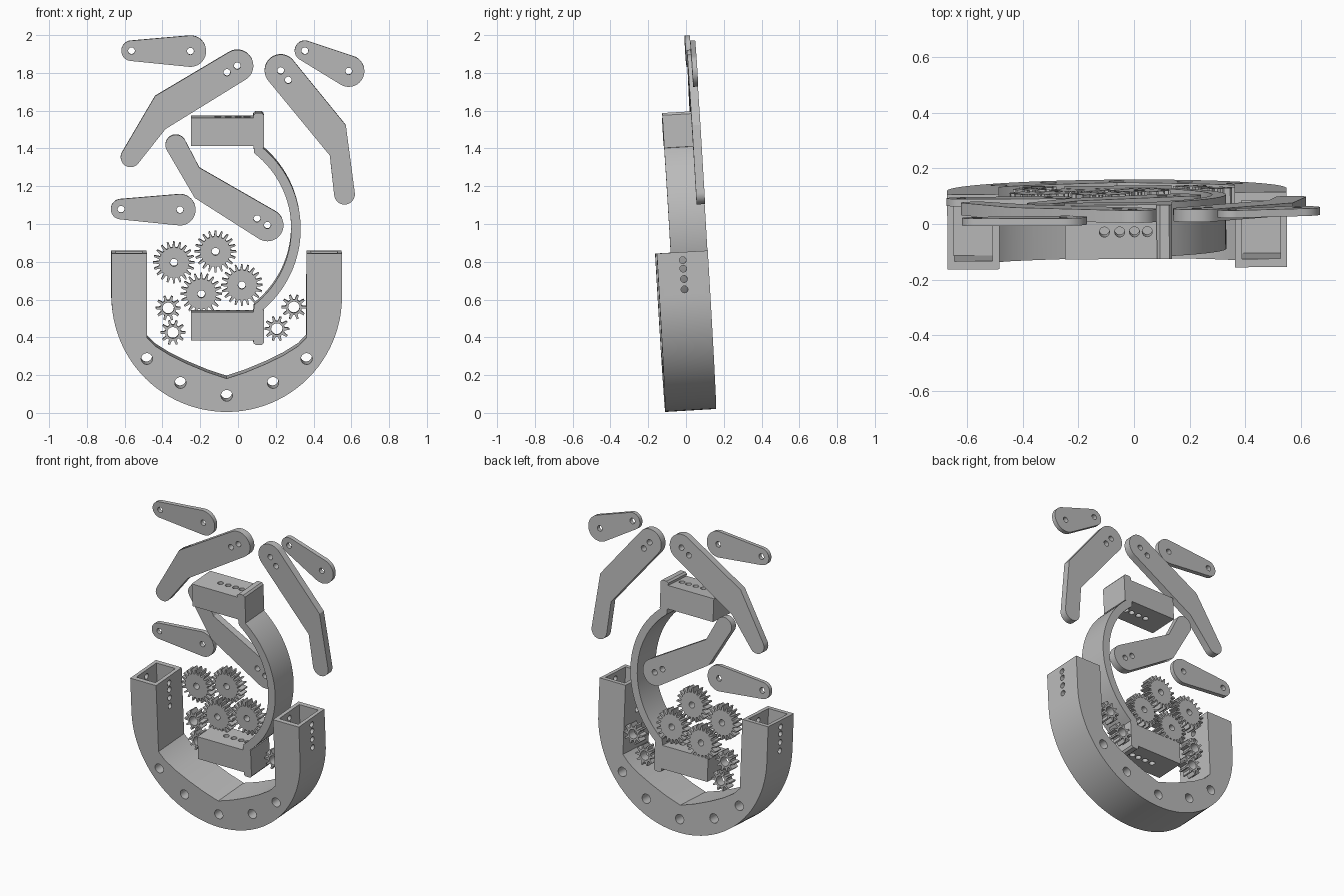
import bpy
from math import sin, cos, pi, radians
from mathutils import Matrix, Vector
from mathutils.geometry import convex_hull_2d

if "Cube" in bpy.data.objects:
    bpy.data.objects.remove(bpy.data.objects["Cube"])

grey = bpy.data.materials.new("plain_grey")
grey.use_nodes = True
grey.diffuse_color = (0.5, 0.5, 0.5, 1)
grey.node_tree.nodes["Principled BSDF"].inputs["Base Color"].default_value = (0.5, 0.5, 0.5, 1)

# All parts lie on one shared back plane that leans slightly
TILT = radians(3.35)
LEAN = (Matrix.Translation((0, 0.16, 0.02)) @ Matrix.Rotation(0.008, 4, "Z")
        @ Matrix.Rotation(TILT, 4, "X"))


def lift(z, front):
    """Height in the leaning plane for a front-face height z."""
    return z - 0.02 + sin(TILT) * front


def arc(c, r, a0, a1, n=32):
    return [(c[0] + r * cos(radians(a0 + (a1 - a0) * i / n)),
             c[1] + r * sin(radians(a0 + (a1 - a0) * i / n))) for i in range(n + 1)]


def circle(c, r, n=32):
    return arc(c, r, 0, 360, n)[:-1]


def hull(points):
    return [points[i] for i in convex_hull_2d([Vector(p) for p in points])]


def plate(name, outline, depth, holes=(), back=0.0):
    """Extrude an outline with round holes (x, z, radius) from the back plane."""
    front = depth + back
    curve = bpy.data.curves.new(name, "CURVE")
    curve.dimensions = "2D"
    curve.fill_mode = "BOTH"
    curve.extrude = depth / 2
    for loop in [outline] + [circle(h[:2], h[2], 24) for h in holes]:
        spline = curve.splines.new("POLY")
        spline.points.add(len(loop) - 1)
        for pt, (x, z) in zip(spline.points, loop):
            pt.co = (x, lift(z, front), 0, 1)
        spline.use_cyclic_u = True
    tmp = bpy.data.objects.new(name + "_curve", curve)
    bpy.context.collection.objects.link(tmp)
    deps = bpy.context.evaluated_depsgraph_get()
    mesh = bpy.data.meshes.new_from_object(tmp.evaluated_get(deps))
    bpy.data.objects.remove(tmp)
    mesh.transform(Matrix.Translation((0, -back - depth / 2, 0)) @ Matrix.Rotation(pi / 2, 4, "X"))
    obj = bpy.data.objects.new(name, mesh)
    bpy.context.collection.objects.link(obj)
    mesh.materials.clear()
    mesh.materials.append(grey)
    activate(obj)
    bpy.ops.object.mode_set(mode="EDIT")
    bpy.ops.mesh.select_all(action="SELECT")
    bpy.ops.mesh.remove_doubles(threshold=0.0001)
    bpy.ops.mesh.normals_make_consistent(inside=False)
    bpy.ops.object.mode_set(mode="OBJECT")
    return obj


def activate(obj):
    bpy.ops.object.select_all(action="DESELECT")
    obj.select_set(True)
    bpy.context.view_layer.objects.active = obj


def cut(obj):
    """Subtract the active primitive from a part."""
    cutter = bpy.context.object
    cutter.hide_render = True
    mod = obj.modifiers.new("cut", "BOOLEAN")
    mod.operation = "DIFFERENCE"
    mod.solver = "EXACT"
    mod.object = cutter
    activate(obj)
    bpy.ops.object.modifier_apply(modifier=mod.name)
    bpy.data.objects.remove(cutter)


def finish(obj):
    obj.data.transform(LEAN)
    activate(obj)
    bpy.ops.object.shade_smooth_by_angle(angle=radians(30))


# U-shaped base with sockets in both uprights
MID = -0.062
inner = [(0.423, 0.40), (0.38, 0.355), (0.3, 0.305), (0.208, 0.26), (0.1, 0.215)]
outline = ([(MID - 0.61, 0.845)] + arc((MID, 0.615), 0.61, 180, 360, 48) + [(MID + 0.61, 0.845)]
           + [(MID + 0.423, 0.845)] + [(MID + x, z) for x, z in inner] + [(MID, 0.182)]
           + [(MID - x, z) for x, z in reversed(inner)] + [(MID - 0.423, 0.845)])
bolts = [(MID, 0.092)] + [(MID + s * x, z) for s in (-1, 1) for x, z in ((0.245, 0.16), (0.423, 0.287))]
base = plate("base_yoke", outline, 0.27, [(x, z, 0.03) for x, z in bolts])
for side in (-1, 1):
    bpy.ops.mesh.primitive_cube_add(size=1, location=(MID + side * 0.517, -0.135, 0.72))
    bpy.context.object.scale = (0.138, 0.21, 0.46)
    cut(base)
for z in (0.81, 0.765, 0.71, 0.655):
    bpy.ops.mesh.primitive_cylinder_add(vertices=24, radius=0.018, depth=1.5,
                                        location=(MID, -0.135, lift(z, 0.135)),
                                        rotation=(0, pi / 2, 0))
    cut(base)
finish(base)

# Curved bracket with an insert block at each end, symmetric about its middle height
CZ = 0.975
end = [(0.135, 0.43), (0.135, 0.603), (0.125, 0.615), (0.092, 0.615), (0.08, 0.605),
       (0.08, 0.59), (-0.25, 0.59), (-0.25, 0.44), (0.08, 0.44)]
outline = (arc((-0.23, CZ), 0.56, -50, 50) + [(x, CZ + z) for x, z in end]
           + arc((-0.23, CZ), 0.51, 52, -52) + [(x, CZ - z) for x, z in reversed(end)])
bracket = plate("curved_bracket", outline, 0.195)
for x in (-0.108, -0.053, 0.0, 0.046):
    bpy.ops.mesh.primitive_cylinder_add(vertices=24, radius=0.018, depth=1.6,
                                        location=(x, -0.0975, CZ))
    cut(bracket)
finish(bracket)


# Bent arms: two rounded ends meeting at a pair of bend corners p, q
def bent_arm(name, c0, r0, c1, r1, p, q, second_hole):
    a, b = hull(circle(c0, r0, 48) + [p, q]), hull(circle(c1, r1, 48) + [p, q])
    if a[(a.index(p) + 1) % len(a)] != q:
        p, q = q, p
    i, j = a.index(q), b.index(p)
    a, b = a[i:] + a[:i], b[j:] + b[:j]
    finish(plate(name, a + b[1:-1], 0.045, [(*c0, 0.018), (*second_hole, 0.018)]))


bent_arm("upper_left_arm", (-0.005, 1.84), 0.085, (-0.57, 1.355), 0.052,
         (-0.44, 1.68), (-0.385, 1.505), (-0.06, 1.805))
bent_arm("upper_right_arm", (0.225, 1.815), 0.085, (0.563, 1.16), 0.055,
         (0.57, 1.525), (0.485, 1.365), (0.265, 1.765))
bent_arm("middle_arm", (0.155, 0.995), 0.085, (-0.33, 1.42), 0.055,
         (-0.205, 1.30), (-0.23, 1.14), (0.1, 1.03))

# Short tapered links
for name, c0, c1, back in (("top_left_link", (-0.565, 1.92), (-0.253, 1.918), 0.022),
                           ("top_right_link", (0.353, 1.92), (0.585, 1.812), 0.0),
                           ("lower_left_link", (-0.62, 1.08), (-0.308, 1.077), 0.0)):
    shape = hull(circle(c0, 0.054, 48) + circle(c1, 0.083, 48))
    finish(plate(name, shape, 0.027, [(*c0, 0.018), (*c1, 0.018)], back))


# Spur gears
def gear(name, c, tip, root, teeth, bore):
    pts = []
    for t in range(teeth):
        for frac, r in ((-0.3, root), (-0.12, tip), (0.12, tip), (0.3, root)):
            a = 2 * pi * (t + frac) / teeth
            pts.append((c[0] + r * cos(a), c[1] + r * sin(a)))
    finish(plate(name, pts, 0.06, [(*c, bore)]))


for i, c in enumerate([(-0.34, 0.797), (-0.12, 0.855), (-0.195, 0.63), (0.02, 0.677)]):
    gear(f"large_gear_{i + 1}", c, 0.11, 0.08, 20, 0.02)
for i, c in enumerate([(-0.37, 0.555), (-0.345, 0.425), (0.205, 0.445), (0.295, 0.56)]):
    gear(f"small_gear_{i + 1}", c, 0.066, 0.042, 10, 0.03)
